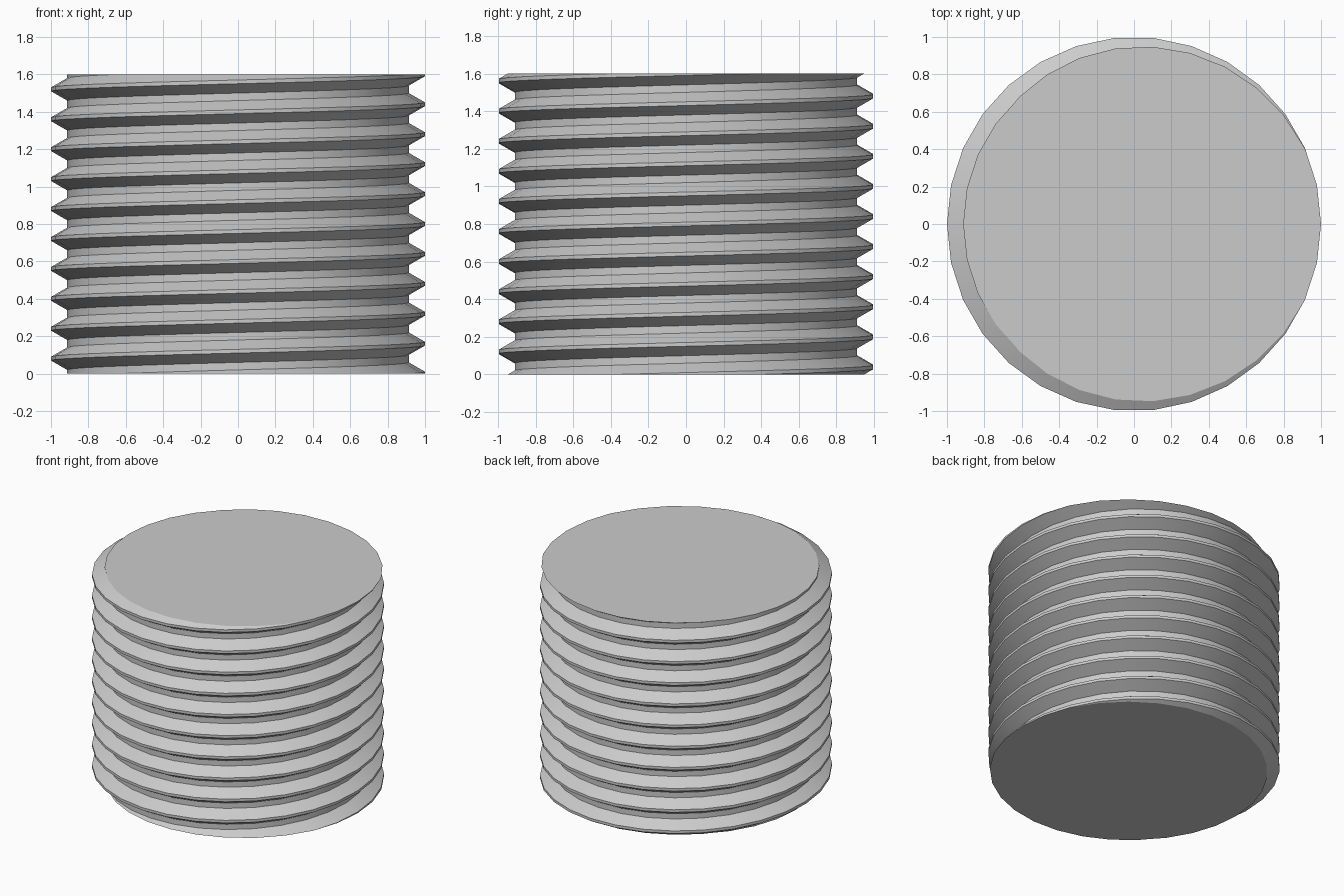
import bpy, bmesh, math

if "Cube" in bpy.data.objects:
    bpy.data.objects.remove(bpy.data.objects["Cube"])

HEIGHT, PITCH, SIDES = 1.6, 0.16, 30
ROOT = 1 - 0.5413 * PITCH          # standard 60 degree thread depth

# One pitch of the thread profile: (radius, height offset from crest centre)
PROFILE = [(1, -PITCH / 16), (1, PITCH / 16),
           (ROOT, PITCH * 3 / 8), (ROOT, PITCH * 5 / 8)]

# Helical surface, overlong at both ends
bm = bmesh.new()
steps = range(-2 * SIDES, 12 * SIDES + 1)
grid = {}
for s in steps:
    a = 2 * math.pi * s / SIDES
    for k, (r, dz) in enumerate(PROFILE):
        grid[s, k] = bm.verts.new((r * math.cos(a), r * math.sin(a),
                                   PITCH * s / SIDES + dz))
    
def point(s, k):
    return grid.get((s + SIDES, 0)) if k == 4 else grid[s, k]

for s in steps[:-1]:
    for k in range(4):
        quad = [point(s, k), point(s + 1, k), point(s + 1, k + 1), point(s, k + 1)]
        if all(quad):
            bm.faces.new(quad)

# Cut flat ends and cap them
for z, direction in ((0, -1), (HEIGHT, 1)):
    cut = bmesh.ops.bisect_plane(
        bm, geom=bm.verts[:] + bm.edges[:] + bm.faces[:], dist=1e-6,
        plane_co=(0, 0, z), plane_no=(0, 0, direction), clear_outer=True)
    rim = [e for e in cut["geom_cut"] if isinstance(e, bmesh.types.BMEdge)]
    bmesh.ops.edgeloop_fill(bm, edges=rim)
bmesh.ops.delete(bm, geom=[v for v in bm.verts if not v.link_faces], context='VERTS')
bmesh.ops.recalc_face_normals(bm, faces=bm.faces[:])

mesh = bpy.data.meshes.new("threaded_rod")
bm.to_mesh(mesh)
bm.free()
rod = bpy.data.objects.new("threaded_rod", mesh)
bpy.context.collection.objects.link(rod)

grey = bpy.data.materials.new("light grey")
grey.diffuse_color = (0.6, 0.6, 0.6, 1)
grey.use_nodes = True
grey.node_tree.nodes["Principled BSDF"].inputs["Base Color"].default_value = grey.diffuse_color
mesh.materials.append(grey)

# Smooth around the rod, crisp thread edges
bpy.context.view_layer.objects.active = rod
rod.select_set(True)
bpy.ops.object.shade_smooth_by_angle(angle=math.radians(30))
